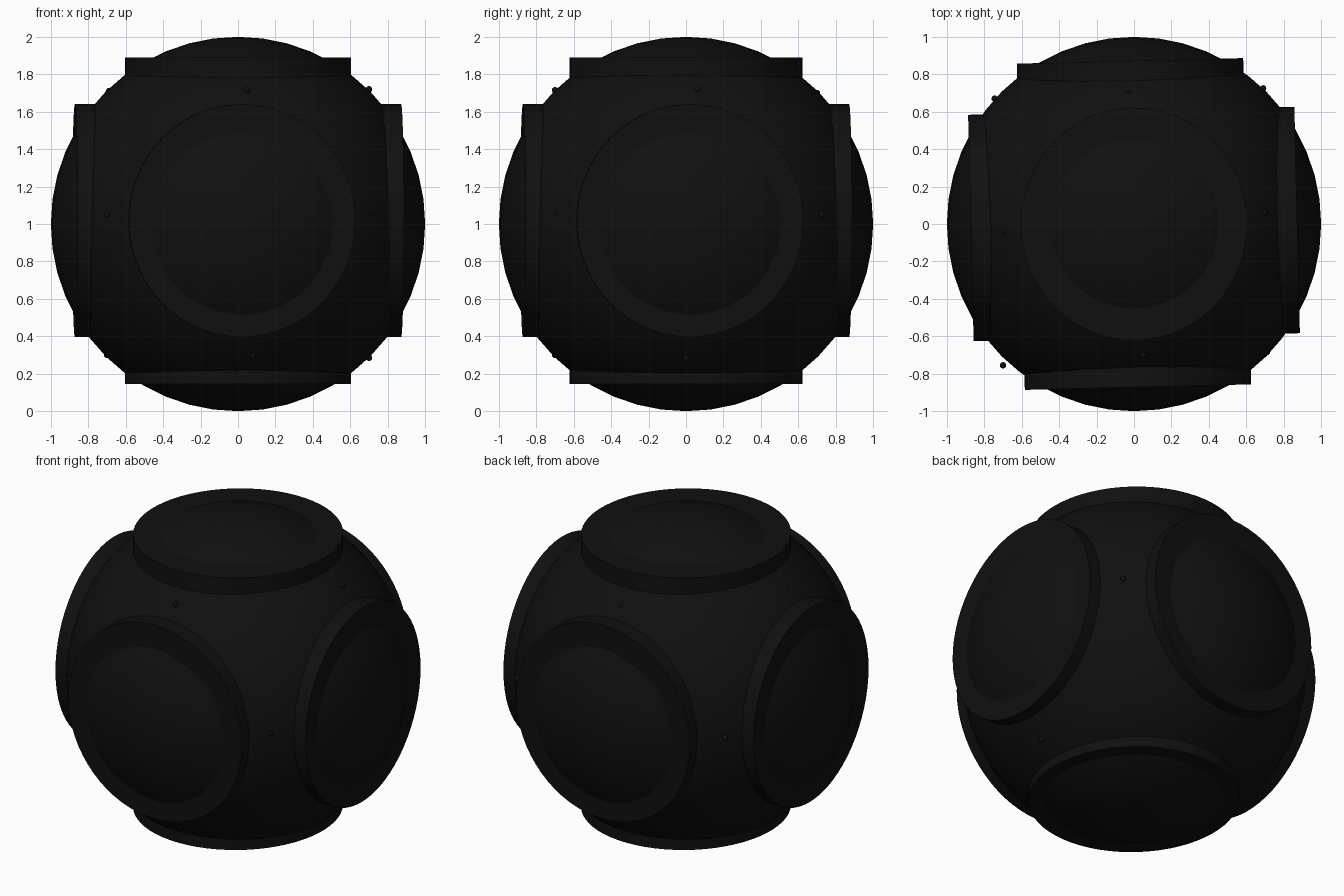
import bpy, math
from mathutils import Matrix, Vector

if "Cube" in bpy.data.objects:
    bpy.data.objects.remove(bpy.data.objects["Cube"])

black = bpy.data.materials.new("matte_black")
black.diffuse_color = (0.005, 0.005, 0.005, 1)
black.use_nodes = True
black.node_tree.nodes["Principled BSDF"].inputs["Base Color"].default_value = black.diffuse_color


def finish(name, angle=40):
    ob = bpy.context.object
    ob.name = name
    ob.data.materials.append(black)
    bpy.ops.object.shade_smooth_by_angle(angle=math.radians(angle))
    return ob


# Main ball
bpy.ops.mesh.primitive_uv_sphere_add(segments=48, ring_count=24, radius=1, location=(0, 0, 1))
finish("ball")

# Six slightly oval collars, the ball bulging through each one
CENTRE = Vector((0, 0, 1.018))
TWIST = Matrix.Rotation(math.radians(1.4), 4, 'Z')
OUTER, INNER = 0.872, 0.72
collars = {
    "top_collar": Matrix.Identity(4),
    "bottom_collar": Matrix.Rotation(math.pi, 4, 'X'),
}
for i, side in enumerate(("front", "right", "back", "left")):
    collars[side + "_collar"] = (Matrix.Rotation(i * math.pi / 2, 4, 'Z')
                                 @ Matrix.Rotation(math.pi / 2, 4, 'X'))
for name, rot in collars.items():
    bpy.ops.mesh.primitive_cylinder_add(vertices=64, radius=1, depth=OUTER - INNER)
    ob = finish(name)
    shape = (Matrix.Translation((0, 0, (OUTER + INNER) / 2))
             @ Matrix.Diagonal((0.605, 0.622, 1, 1)))
    ob.data.transform(Matrix.Translation(CENTRE) @ TWIST @ rot @ shape)

# Small studs between neighbouring collars
studs = [
    (0.70, 0.06, 1.72), (-0.69, -0.04, 1.71), (0.70, 0.0, 0.285), (-0.70, 0.0, 0.30),
    (0.05, -0.70, 1.715), (-0.03, 0.70, 1.70), (0.08, -0.70, 0.30), (0.0, 0.69, 0.31),
    (0.71, -0.685, 1.06), (0.69, 0.725, 1.05), (-0.70, -0.755, 1.05), (-0.745, 0.67, 1.03),
]
for i, p in enumerate(studs):
    bpy.ops.mesh.primitive_uv_sphere_add(segments=16, ring_count=8, radius=0.017, location=p)
    finish(f"stud_{i + 1}")
